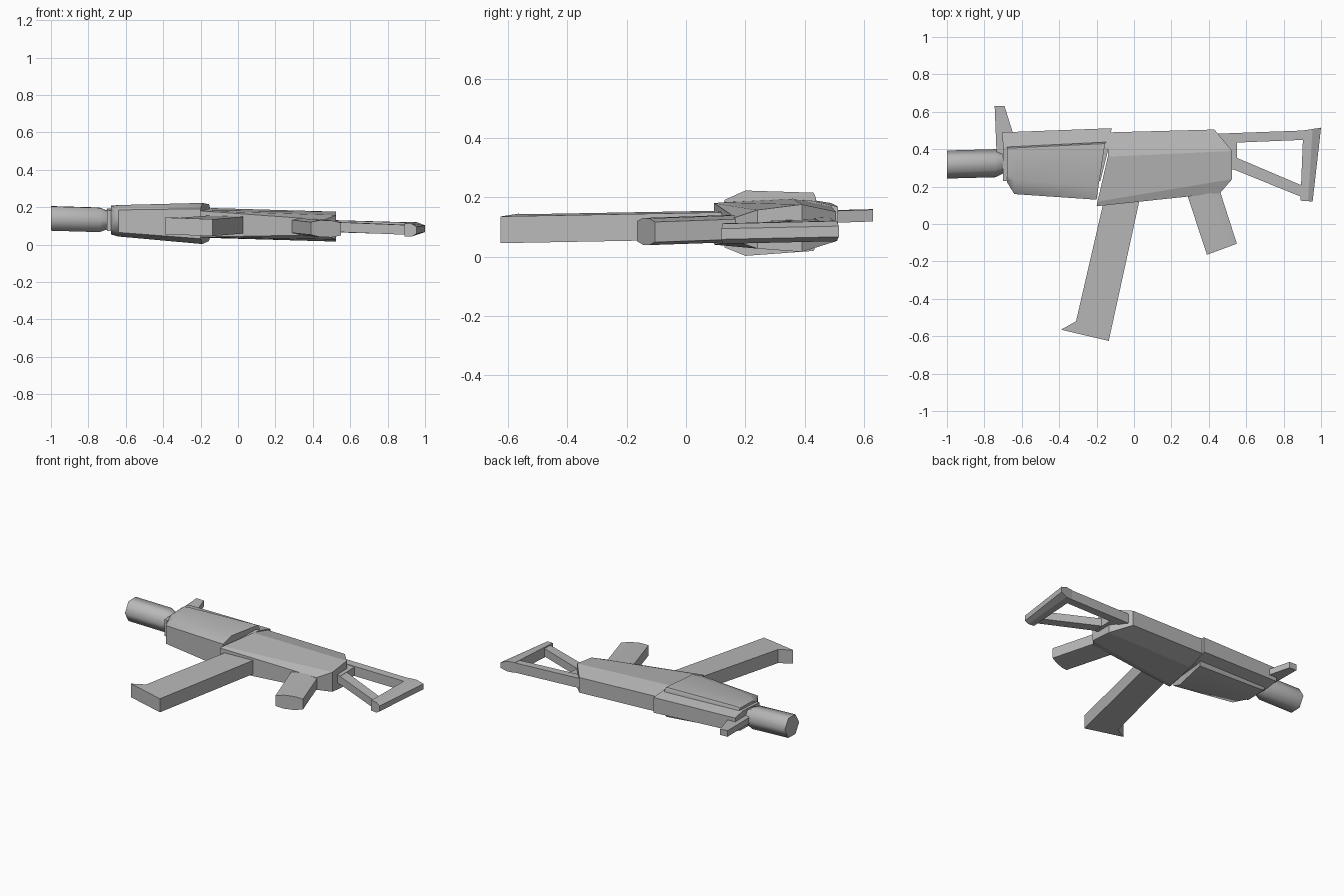
import bpy, bmesh
from math import radians, cos, sin, pi

if "Cube" in bpy.data.objects:
    bpy.data.objects.remove(bpy.data.objects["Cube"], do_unlink=True)

grey = bpy.data.materials.new("plain_grey")
grey.use_nodes = True
colour = (0.48, 0.48, 0.48, 1)
grey.diffuse_color = colour
grey.node_tree.nodes["Principled BSDF"].inputs["Base Color"].default_value = colour


def finish(name, bm, smooth=0):
    """Lean the part to the resting plane of the whole and add it to the scene."""
    for v in bm.verts:
        v.co.z += 0.102 - 0.03 * v.co.x + 0.025 * v.co.y
    bmesh.ops.recalc_face_normals(bm, faces=bm.faces)
    mesh = bpy.data.meshes.new(name)
    bm.to_mesh(mesh)
    bm.free()
    mesh.materials.append(grey)
    obj = bpy.data.objects.new(name, mesh)
    bpy.context.collection.objects.link(obj)
    if smooth:
        bpy.ops.object.select_all(action='DESELECT')
        obj.select_set(True)
        bpy.context.view_layer.objects.active = obj
        bpy.ops.object.shade_smooth_by_angle(angle=radians(smooth))
    return obj


def prism(name, outline, half):
    """Flat outline with an even thickness."""
    bm = bmesh.new()
    low, high = ([bm.verts.new((x, y, s * half)) for x, y in outline] for s in (-1, 1))
    bm.faces.new(low)
    bm.faces.new(high)
    for i in range(len(outline)):
        j = (i + 1) % len(outline)
        bm.faces.new((low[i], low[j], high[j], high[i]))
    return finish(name, bm)


def shell(name, rows, smooth=0):
    """Grid of (x, y, half thickness) points, mirrored and closed at the rim."""
    bm = bmesh.new()
    sides = [[[bm.verts.new((x, y, s * h)) for x, y, h in row] for row in rows]
             for s in (-1, 1)]
    for g in sides:
        for a, b in zip(g, g[1:]):
            for i in range(len(a) - 1):
                bm.faces.new((a[i], a[i + 1], b[i + 1], b[i]))
    rims = [g[0] + [r[-1] for r in g[1:-1]] + g[-1][::-1] + [r[0] for r in g[-2:0:-1]]
            for g in sides]
    low, high = rims
    for i in range(len(low)):
        j = (i + 1) % len(low)
        bm.faces.new((low[i], low[j], high[j], high[i]))
    return finish(name, bm, smooth)


def hex_tube(name, stations, smooth):
    """Six-sided tube through (x, y, radius) stations."""
    bm = bmesh.new()
    rings = [[bm.verts.new((x, y + r * cos(k * pi / 3), r * sin(k * pi / 3)))
              for k in range(6)] for x, y, r in stations]
    for a, b in zip(rings, rings[1:]):
        for k in range(6):
            n = (k + 1) % 6
            bm.faces.new((a[k], a[n], b[n], b[k]))
    bm.faces.new(rings[0])
    bm.faces.new(rings[-1])
    return finish(name, bm, smooth)


# Muzzle and barrel
hex_tube("muzzle", [(-1, .318, .075), (-.74, .325, .075), (-.685, .327, .05)], 65)
hex_tube("barrel", [(-.72, .326, .045), (-.6, .33, .045)], 65)

# Front sight post
prism("front_sight", [(-.745, .63), (-.692, .63), (-.65, .495), (-.65, .4),
                      (-.69, .3), (-.735, .38)], .02)

# Inner body running under the handguard
shell("inner_body", [
    [(-.70, .23, .055), (-.18, .23, .06)],
    [(-.70, .41, .06), (-.135, .41, .075)],
    [(-.705, .49, .045), (-.12, .512, .05)]])

# Handguard
shell("handguard", [
    [(-.68, .225, .045), (-.64, .16, .06), (-.2, .13, .08)],
    [(-.68, .27, .075), (-.64, .24, .084), (-.19, .2, .11)],
    [(-.68, .405, .075), (-.64, .407, .08), (-.155, .43, .098)],
    [(-.68, .412, .06), (-.64, .414, .065), (-.15, .438, .08)]], 50)

# Receiver
shell("receiver", [
    [(-.2, .095, .07), (.46, .165, .04)],
    [(-.195, .12, .072), (.525, .24, .065)],
    [(-.14, .36, .08), (.525, .39, .08)],
    [(-.13, .49, .05), (.43, .505, .05)]])

# Magazine with its foot
prism("magazine", [(-.16, .13), (.03, .13), (-.135, -.625), (-.39, -.565), (-.31, -.52)], .045)

# Rear grip
shell("grip", [
    [(.39, -.165, .034), (.44, -.146, .045), (.5, -.124, .045), (.55, -.105, .034)],
    [(.28, .17, .034), (.33, .18, .045), (.4, .19, .045), (.455, .19, .034)]], 50)

# Open shoulder stock
prism("stock_mount", [(.47, .45), (.55, .45), (.55, .285), (.47, .31)], .028)
prism("stock_upper_strut", [(.42, .482), (.91, .50), (.91, .45), (.42, .43)], .032)
prism("stock_lower_strut", [(.5, .375), (.905, .203), (.9, .143), (.5, .305)], .026)
shell("stock_butt", [
    [(.89, .125, .034), (.93, .122, .034), (.955, .12, .018)],
    [(.905, .50, .034), (.955, .508, .034), (1, .515, .018)]])
